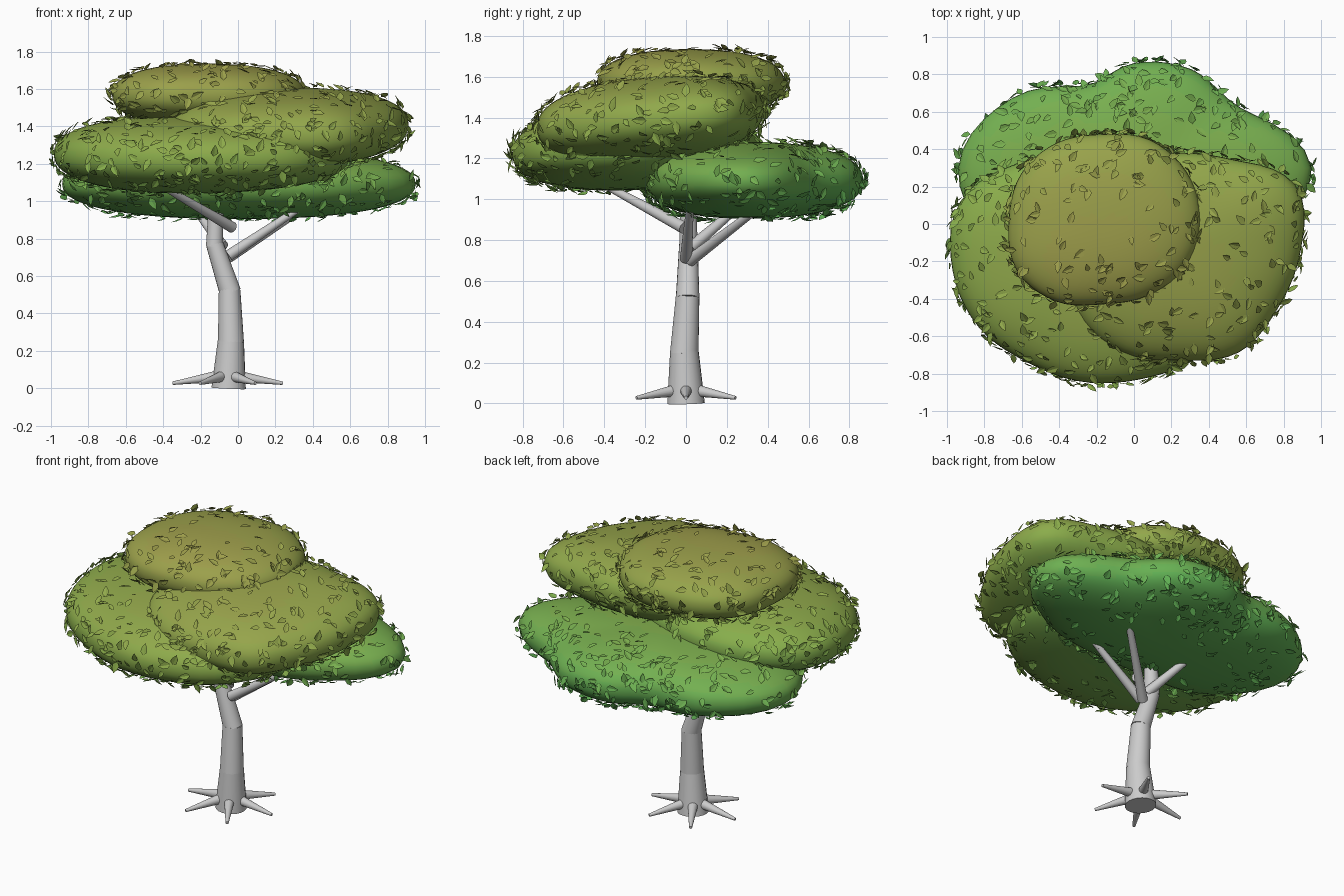
import bpy, bmesh, math, random
from mathutils import Vector, Matrix

if "Cube" in bpy.data.objects:
    bpy.data.objects.remove(bpy.data.objects["Cube"])

random.seed(4)
E = 0.86     # roundness exponent of the canopy lobes
BANDS = 16   # colour steps from low green to high olive


def make_object(name, bm, angle=40, materials=()):
    mesh = bpy.data.meshes.new(name)
    bm.to_mesh(mesh)
    bm.free()
    for mat in materials:
        mesh.materials.append(mat)
    ob = bpy.data.objects.new(name, mesh)
    bpy.context.collection.objects.link(ob)
    if angle:
        bpy.context.view_layer.objects.active = ob
        ob.select_set(True)
        bpy.ops.object.shade_smooth_by_angle(angle=math.radians(angle))
        ob.select_set(False)
    return ob


def add_limb(bm, a, b, r1, r2, sides=20):
    a, b = Vector(a), Vector(b)
    d = b - a
    m = Matrix.Translation((a + b) / 2) @ d.to_track_quat('Z', 'Y').to_matrix().to_4x4()
    bmesh.ops.create_cone(bm, cap_ends=True, segments=sides, radius1=r1,
                          radius2=r2, depth=d.length, matrix=m)


# Trunk: stacked tapered segments, each sunk a little into the last
bm = bmesh.new()
path = [((-0.05, 0, 0), 0.092), ((-0.038, -0.008, 0.255), 0.07),
        ((-0.045, 0.008, 0.525), 0.058), ((-0.125, 0.012, 0.77), 0.046),
        ((-0.11, 0.01, 1.2), 0.034)]
for i, ((p, r), (q, s)) in enumerate(zip(path, path[1:])):
    p, q = Vector(p), Vector(q)
    sink = (q - p).normalized() * (0.012 if i else 0)
    add_limb(bm, p - sink, q, r, s)
make_object("trunk", bm)

# Branches reaching into the canopy
bm = bmesh.new()
for a, b in [((-0.05, 0.02, 0.70), (0.35, 0.36, 0.96)),
             ((-0.03, -0.01, 0.86), (-0.37, -0.38, 1.06)),
             ((-0.08, 0.02, 0.76), (-0.26, 0.30, 1.00)),
             ((-0.05, 0.0, 0.71), (0.34, 0.02, 0.97))]:
    add_limb(bm, a, b, 0.03, 0.018)
make_object("branches", bm)

# Roots: six spikes around the foot
bm = bmesh.new()
for i in range(6):
    c, s = math.cos(i * math.pi / 3), math.sin(i * math.pi / 3)
    add_limb(bm, (-0.055 + 0.05 * c, 0.05 * s, 0.065),
             (-0.055 + 0.295 * c, 0.28 * s, 0.027), 0.031, 0.009, 16)
make_object("roots", bm)

# Leaf colours
stops = [Vector((.12, .44, .09)), Vector((.25, .42, .07)), Vector((.34, .34, .07))]
colors = []
for i in range(BANDS):
    t = i / (BANDS - 1) * 2
    k = min(int(t), 1)
    mat = bpy.data.materials.new(f"leaf_green_{i}")
    mat.diffuse_color = (*stops[k].lerp(stops[k + 1], t - k), 1)
    mat.use_nodes = True
    mat.node_tree.nodes["Principled BSDF"].inputs["Base Color"].default_value = mat.diffuse_color
    colors.append(mat)


def band(p):
    t = 0.8 * (p.z - 0.98) / 0.72 + 0.18 * (0.6 - p.y)
    return max(0, min(BANDS - 1, int(t * BANDS)))


# Canopy lobes: plan outline as radii every 30 degrees, height range, y tilt
class Lobe:
    def __init__(self, name, x, y, z0, z1, tilt, radii):
        self.name, self.radii, self.tilt = name, radii, tilt
        self.c = Vector((x, y, (z0 + z1) / 2))
        self.h = (z1 - z0) / 2

    def radius(self, a):
        t = (a / (2 * math.pi) * 12) % 12
        i, f = int(t), t - int(t)
        p0, p1, p2, p3 = (self.radii[(i + k) % 12] for k in (-1, 0, 1, 2))
        return p1 + 0.5 * f * (p2 - p0 + f * (2 * p0 - 5 * p1 + 4 * p2 - p3
                                              + f * (3 * (p1 - p2) + p3 - p0)))

    def point(self, a, s):
        r = self.radius(a) * math.sqrt(max(0, 1 - s * s)) ** E
        z = math.copysign(abs(s) ** E, s) * self.h
        y = r * math.sin(a)
        return self.c + Vector((r * math.cos(a), y, z + self.tilt * y))

    def contains(self, p):
        d = p - self.c
        r = math.hypot(d.x, d.y) / self.radius(math.atan2(d.y, d.x))
        return r ** (2 / E) + abs((d.z - self.tilt * d.y) / self.h) ** (2 / E) < 1

    def frame(self, a, s):
        p = self.point(a, s)
        u = self.point(a + 0.02, s) - self.point(a - 0.02, s)
        v = self.point(a, s + 0.01) - self.point(a, s - 0.01)
        return p, u.normalized(), u.cross(v).normalized()


lobes = [
    Lobe("back_canopy", 0, 0.3, 0.905, 1.28, 0,
         [.95, .65, .61, .56, .51, .75, .94, .82, .58, .50, .56, .75]),
    Lobe("left_canopy", -0.3, -0.25, 1.045, 1.45, 0.04,
         [.90, .70, .60, .60, .66, .73, .67, .61, .56, .59, .67, .82]),
    Lobe("right_canopy", 0.25, -0.15, 1.19, 1.60, 0.08,
         [.64, .71, .57, .53, .55, .60, .60, .65, .62, .58, .62, .60]),
    Lobe("top_canopy", -0.17, 0.02, 1.40, 1.735, 0,
         [.53, .52, .50, .46, .48, .50, .50, .53, .50, .45, .47, .51]),
]


def add_leaf(bm, p, along, normal, size, index):
    # Pointed leaf folded along its midrib
    side = along.cross(normal).normalized()
    normal = side.cross(along)
    mid = [bm.verts.new(p + along * (t * size)) for t in (0, 0.3, 0.65, 1)]
    for k in (-1, 1):
        e = [bm.verts.new(p + along * (t * size) + side * (k * w * size)
                          + normal * (0.06 * size))
             for t, w in ((0.3, 0.27), (0.65, 0.21))]
        for loop in ((mid[0], mid[1], e[0]), (mid[1], mid[2], e[1], e[0]),
                     (mid[2], mid[3], e[1])):
            f = bm.faces.new(loop)
            f.normal_update()
            if f.normal.dot(normal) < 0:
                f.normal_flip()
            f.material_index = index


for lobe, count in zip(lobes, (600, 560, 480, 340)):
    # Smooth lobe body
    bm = bmesh.new()
    bmesh.ops.create_uvsphere(bm, u_segments=60, v_segments=30, radius=1)
    for v in bm.verts:
        v.co = lobe.point(math.atan2(v.co.y, v.co.x), max(-1, min(1, v.co.z)))
    for f in bm.faces:
        f.material_index = band(f.calc_center_median())
    make_object(lobe.name, bm, 60, colors)
    # Leaves scattered on the exposed surface
    bm = bmesh.new()
    for _ in range(count):
        p, u, n = lobe.frame(random.uniform(0, 2 * math.pi), random.uniform(-.97, .97))
        if any(o is not lobe and o.contains(p) for o in lobes):
            continue
        t = Matrix.Rotation(random.uniform(0, 2 * math.pi), 3, n) @ u
        lift = random.uniform(0.0, 0.5)
        along = (t + n * lift).normalized()
        face = (n - t * lift + n.cross(t) * random.uniform(-.35, .35)).normalized()
        add_leaf(bm, p + n * 0.005, along, face, random.uniform(0.052, 0.08), band(p))
    make_object(lobe.name.replace("canopy", "leaves"), bm, 0, colors)
